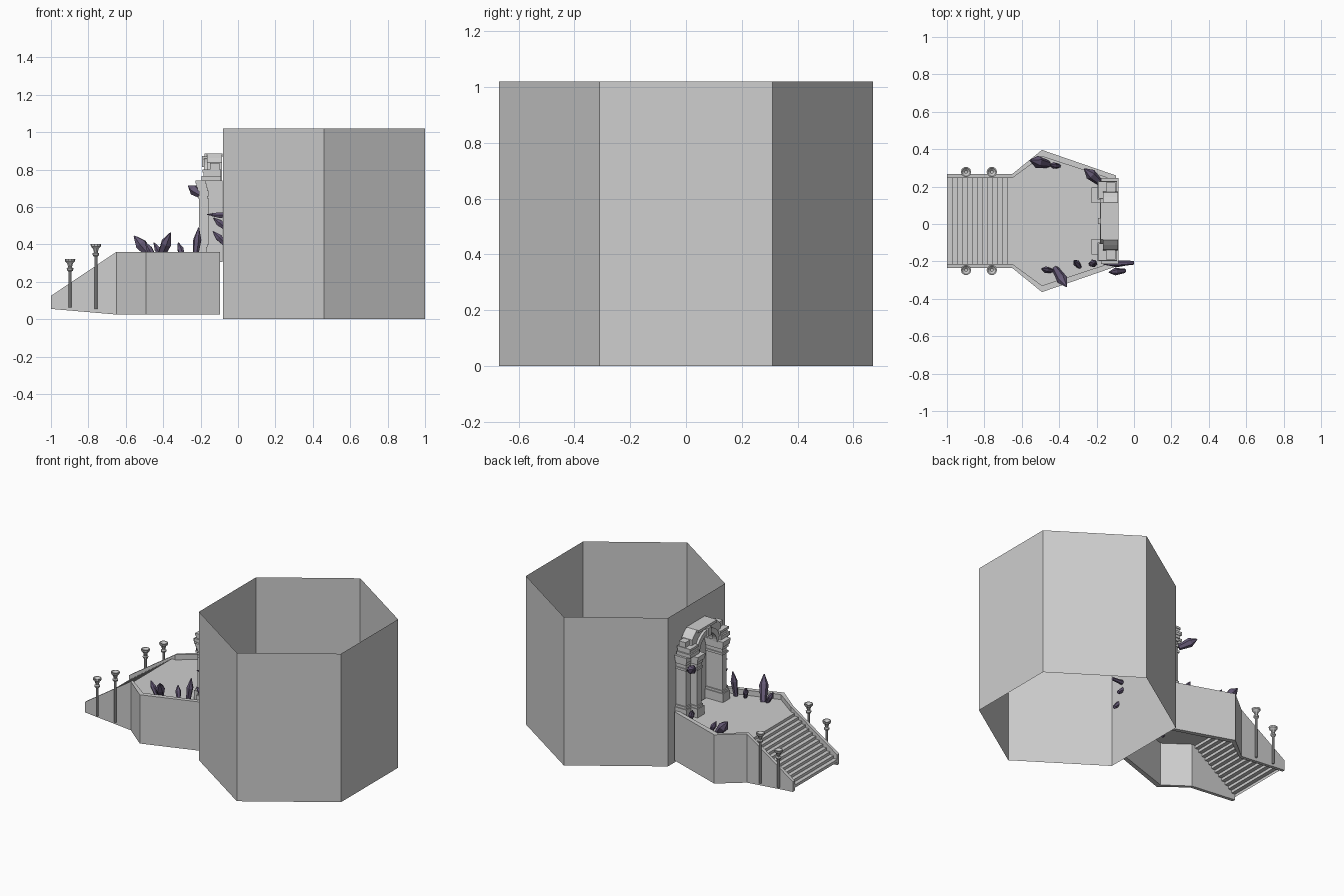
import bpy, bmesh, math
from mathutils import Vector

if "Cube" in bpy.data.objects:
    bpy.data.objects.remove(bpy.data.objects["Cube"])

CY = 0.016  # centre line of the stairs and gateway


def material(name, rgb):
    m = bpy.data.materials.new(name)
    m.diffuse_color = (*rgb, 1)
    m.use_nodes = True
    m.node_tree.nodes["Principled BSDF"].inputs["Base Color"].default_value = m.diffuse_color
    return m


STONE = material("pale_stone", (0.62, 0.62, 0.62))
CRYSTAL = material("dark_purple_crystal", (0.13, 0.10, 0.18))


def finish(name, bm, mat, fix=True):
    if fix:
        bmesh.ops.recalc_face_normals(bm, faces=bm.faces[:])
    me = bpy.data.meshes.new(name)
    bm.to_mesh(me)
    bm.free()
    me.materials.append(mat)
    ob = bpy.data.objects.new(name, me)
    bpy.context.collection.objects.link(ob)
    return ob


def loft(name, rings, mat, caps=True):
    """Skin a list of equal-length closed rings."""
    bm = bmesh.new()
    vs = [[bm.verts.new(p) for p in r] for r in rings]
    n = len(rings[0])
    for a, b in zip(vs, vs[1:]):
        for i in range(n):
            j = (i + 1) % n
            bm.faces.new((a[i], a[j], b[j], b[i]))
    if caps:
        bm.faces.new(vs[0][::-1])
        bm.faces.new(vs[-1])
    return finish(name, bm, mat)


def ring(c, r, z, n):
    return [(c[0] + r * math.cos(2 * math.pi * i / n),
             c[1] + r * math.sin(2 * math.pi * i / n), z) for i in range(n)]


def stack(name, s, layers):
    """Boxes on side s: (x0, x1, distance0, distance1, z0, z1) from the centre line."""
    bm = bmesh.new()
    for x0, x1, d0, d1, z0, z1 in layers:
        vs = bmesh.ops.create_cube(bm, size=1)["verts"]
        for v in vs:
            v.co = (x0 if v.co.x < 0 else x1,
                    CY + s * (d0 if v.co.y < 0 else d1),
                    z0 if v.co.z < 0 else z1)
    return finish(name, bm, STONE)


# Open hexagonal tower
hexagon = [(-0.08, -0.31), (0.46, -0.67), (1, -0.31), (1, 0.31), (0.46, 0.67), (-0.08, 0.31)]
loft("tower_wall", [[(x, y, z) for x, y in hexagon] for z in (0, 1.02)], STONE, caps=False)

# Side walls of stairs and terrace: x, outer and inner distance, bottom and top
wall = [(-1.0, 0.252, 0.230, 0.055, 0.125), (-0.65, 0.252, 0.230, 0.025, 0.36),
        (-0.492, 0.380, 0.345, 0.025, 0.36), (-0.095, 0.243, 0.215, 0.025, 0.36)]
for s, side in ((1, "left"), (-1, "right")):
    loft("side_wall_" + side,
         [[(x, CY + s * o, b), (x, CY + s * o, t), (x, CY + s * i, t), (x, CY + s * i, b)]
          for x, o, i, b, t in wall], STONE)

# Terrace floor
FLOOR = 0.325
bm = bmesh.new()
pts = [(x, CY + i, FLOOR) for x, o, i, b, t in wall[1:]]
pts += [(x, CY - i, FLOOR) for x, o, i, b, t in reversed(wall[1:])]
bm.faces.new([bm.verts.new(p) for p in reversed(pts)])
finish("terrace_floor", bm, STONE, fix=False)

# Steps as a folded sheet, open underneath
N = 13
run, rise = 0.35 / N, (FLOOR - 0.075) / N
prof = []
for k in range(N):
    prof += [(-1 + k * run, 0.075 + k * rise), (-1 + k * run, 0.075 + (k + 1) * rise)]
prof.append((-0.65, FLOOR))
bm = bmesh.new()
rows = [[bm.verts.new((x, CY + d, z)) for d in (-0.232, 0.232)] for x, z in prof]
for a, b in zip(rows, rows[1:]):
    bm.faces.new((a[0], b[0], b[1], a[1]))
finish("steps", bm, STONE, fix=False)

# Lamp posts with flared bowls
for x, z0, top in ((-0.898, 0.062, 0.322), (-0.76, 0.055, 0.402)):
    for s in (1, -1):
        c = (x, CY + s * 0.262)
        lamp = [(0.008, z0), (0.008, top - 0.068), (0.016, top - 0.062), (0.018, top - 0.05),
                (0.010, top - 0.045), (0.015, top - 0.025), (0.027, top - 0.012),
                (0.028, top), (0.022, top), (0.008, top - 0.015)]
        loft("lamp_post", [ring(c, r, z, 10) for r, z in lamp], STONE)

# Gateway piers: a front pier and a wider rear pier, with shared mouldings and finials
bands = [(0.0, FLOOR - 0.02, 0.385), (-0.006, 0.385, 0.40), (-0.014, 0.40, 0.645),
         (-0.007, 0.645, 0.66), (-0.014, 0.66, 0.685), (-0.006, 0.685, 0.705),
         (0.0, 0.705, 0.725), (0.004, 0.725, 0.742)]
for s, side in ((1, "left"), (-1, "right")):
    layers = []
    for g, z0, z1 in bands:
        layers.append((-0.222 - g, -0.10, 0.10 - g, 0.175 + g, z0, z1))
        layers.append((-0.172 - g, -0.084, 0.10 - g, 0.226 + g, z0, z1))
    stack("gate_pier_" + side, s, layers)
    stack("pier_finial_" + side, s, [
        (-0.195, -0.09, 0.115, 0.215, 0.742, 0.765),
        (-0.185, -0.09, 0.125, 0.205, 0.765, 0.785),
        (-0.190, -0.09, 0.120, 0.210, 0.785, 0.80),
        (-0.150, -0.10, 0.155, 0.205, 0.80, 0.835)])


def arch(name, x0, x1, outer, r, spring):
    """Arch slab whose outer edge is a function of the angle."""
    K = 16
    rings = []
    for k in range(K + 1):
        a = math.pi * k / K
        oy, oz = outer(a)
        iy, iz = r * math.cos(a), spring + r * math.sin(a)
        rings.append([(x0, CY + iy, iz), (x0, CY + oy, oz), (x1, CY + oy, oz), (x1, CY + iy, iz)])
    return loft(name, rings, STONE)


SPRING = 0.735


def block_edge(a):
    # Straight top with chamfered shoulders
    c, sn = math.cos(a), math.sin(a)
    t = min(0.158 / max(abs(c), 1e-6), 0.15 / max(sn, 1e-6), 0.255 / (abs(c) + sn))
    return t * c, SPRING + t * sn


def round_edge(a):
    return 0.125 * math.cos(a), SPRING + 0.125 * math.sin(a)


arch("gate_arch", -0.165, -0.086, block_edge, 0.10, SPRING)
arch("arch_moulding", -0.182, -0.15, round_edge, 0.092, SPRING)
stack("arch_top_bar", 1, [(-0.178, -0.084, -0.10, 0.10, 0.868, 0.885)])
stack("keystone", 1, [(-0.192, -0.15, -0.016, 0.016, 0.815, 0.872)])


# Crystals: base point, tip point, radius
def crystal(base, tip, r):
    base, tip = Vector(base), Vector(tip)
    axis = tip - base
    q = axis.to_track_quat("Z", "Y")
    L = axis.length
    rings = [[base + q @ Vector(p) for p in ring((0, 0), rr, t * L, 6)]
             for rr, t in ((0.6 * r, 0), (r, 0.62), (0.12 * r, 1))]
    loft("crystal", rings, CRYSTAL)


for base, tip, r in [
    ((-0.46, 0.32, 0.33), (-0.555, 0.34, 0.445), 0.033),
    ((-0.40, 0.31, 0.32), (-0.45, 0.315, 0.41), 0.018),
    ((-0.18, 0.22, 0.655), (-0.265, 0.295, 0.712), 0.03),
    ((-0.20, 0.235, 0.32), (-0.235, 0.265, 0.41), 0.02),
    ((-0.42, -0.24, 0.32), (-0.36, -0.335, 0.462), 0.03),
    ((-0.44, -0.25, 0.32), (-0.495, -0.24, 0.41), 0.018),
    ((-0.29, -0.23, 0.32), (-0.32, -0.195, 0.41), 0.018),
    ((-0.23, -0.215, 0.32), (-0.21, -0.208, 0.49), 0.022),
    ((-0.05, -0.25, 0.385), (-0.135, -0.258, 0.47), 0.02),
    ((0.0, -0.207, 0.552), (-0.165, -0.215, 0.56), 0.017),
    ((-0.05, -0.212, 0.475), (-0.13, -0.212, 0.54), 0.02),
]:
    crystal(base, tip, r)
